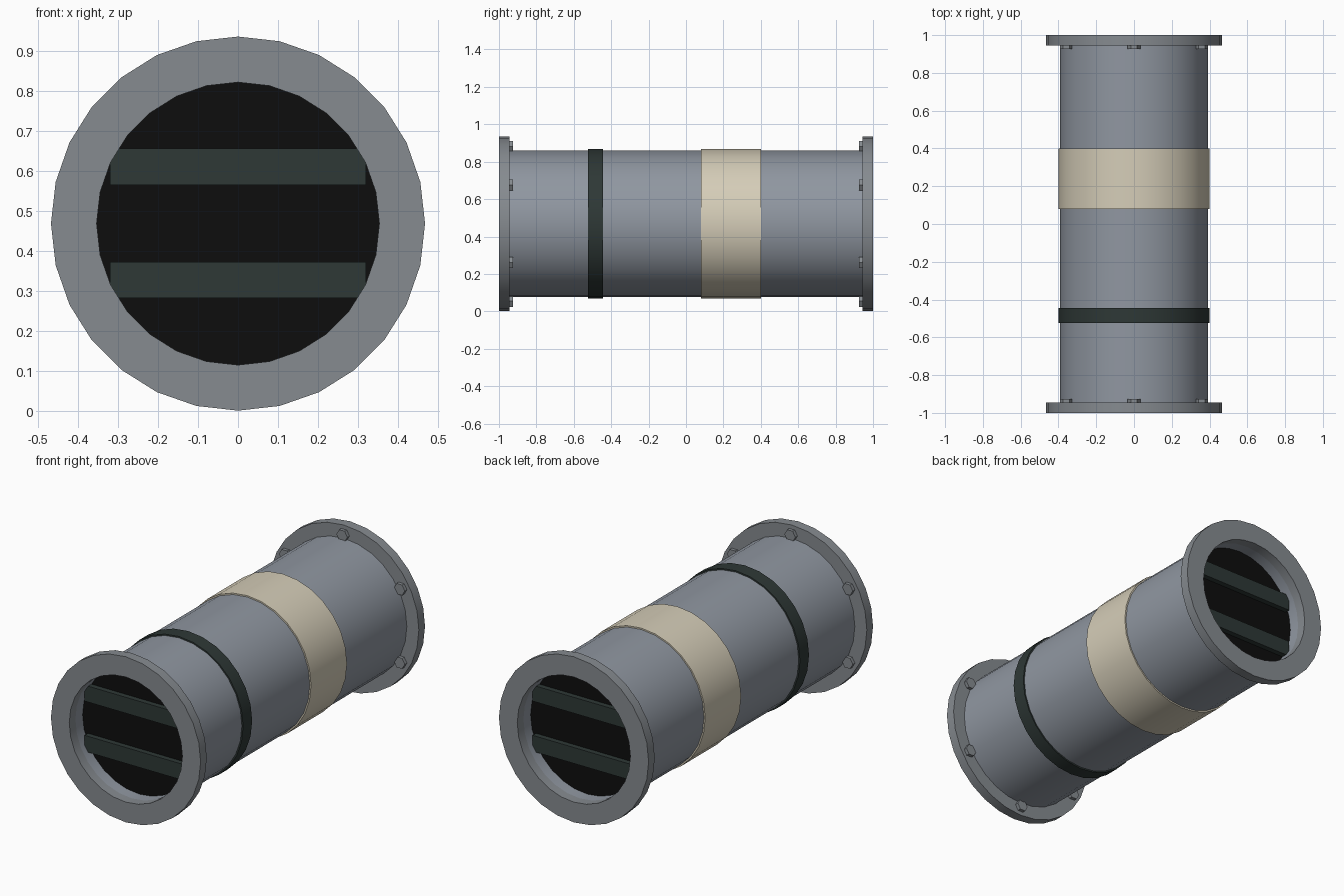
import bpy, bmesh, math

if "Cube" in bpy.data.objects:
    bpy.data.objects.remove(bpy.data.objects["Cube"])

SIDES = 28
CZ = 0.468  # height of the pipe axis


def material(name, rgb):
    lin = [((c / 255 + 0.055) / 1.055) ** 2.4 if c > 10 else c / 255 / 12.92 for c in rgb]
    m = bpy.data.materials.new(name)
    m.diffuse_color = (*lin, 1)
    m.use_nodes = True
    m.node_tree.nodes["Principled BSDF"].inputs["Base Color"].default_value = m.diffuse_color
    return m


PIPE = material("blue grey steel", (144, 151, 161))
FLANGE = material("flange grey", (134, 139, 144))
BEIGE = material("beige", (213, 205, 184))
DARK = material("dark green grey", (46, 56, 54))
BLACK = material("black", (13, 13, 13))


def finish(name, bm, mat, smooth=True):
    bmesh.ops.recalc_face_normals(bm, faces=bm.faces)
    mesh = bpy.data.meshes.new(name)
    bm.to_mesh(mesh)
    bm.free()
    mesh.materials.append(mat)
    ob = bpy.data.objects.new(name, mesh)
    bpy.context.collection.objects.link(ob)
    if smooth:
        bpy.ops.object.select_all(action='DESELECT')
        ob.select_set(True)
        bpy.context.view_layer.objects.active = ob
        bpy.ops.object.shade_smooth_by_angle(angle=math.radians(30))
    return ob


def tube(name, r_out, r_in, y0, y1, mat):
    """Hollow ring around the pipe axis, revolved from a rectangle."""
    bm = bmesh.new()
    loops = []
    for i in range(SIDES):
        a = 2 * math.pi * i / SIDES
        loops.append([bm.verts.new((r * math.cos(a), y, CZ + r * math.sin(a)))
                      for r, y in ((r_out, y0), (r_out, y1), (r_in, y1), (r_in, y0))])
    for i in range(SIDES):
        a, b = loops[i], loops[(i + 1) % SIDES]
        for k in range(4):
            n = (k + 1) % 4
            bm.faces.new((a[k], a[n], b[n], b[k]))
    return finish(name, bm, mat)


def prism(name, x, z, r, sides, y0, y1, mat):
    """Solid prism along y."""
    bm = bmesh.new()
    ring = [bm.verts.new((x + r * math.cos(2 * math.pi * i / sides), y0,
                          z + r * math.sin(2 * math.pi * i / sides))) for i in range(sides)]
    face = bm.faces.new(ring)
    ext = bmesh.ops.extrude_face_region(bm, geom=[face])
    bmesh.ops.translate(bm, vec=(0, y1 - y0, 0),
                        verts=[v for v in ext["geom"] if isinstance(v, bmesh.types.BMVert)])
    return finish(name, bm, mat)


def box(name, x0, x1, y0, y1, z0, z1, mat):
    bm = bmesh.new()
    bmesh.ops.create_cube(bm, size=1)
    for v in bm.verts:
        v.co = ((x0 + x1) / 2 + v.co.x * (x1 - x0), (y0 + y1) / 2 + v.co.y * (y1 - y0),
                (z0 + z1) / 2 + v.co.z * (z1 - z0))
    return finish(name, bm, mat, False)


# Pipe body and the bands wrapped around it
tube("pipe_body", 0.392, 0.354, -0.946, 0.946, PIPE)
tube("beige_band", 0.40, 0.385, 0.08, 0.40, BEIGE)
tube("dark_band", 0.40, 0.385, -0.525, -0.445, DARK)

# Both ends: flange, bolts, dark opening and slats
for s, end in ((-1, "front"), (1, "back")):
    tube(end + "_flange", 0.467, 0.353, s * 1.0, s * 0.945, FLANGE)
    prism(end + "_dark_opening", 0, CZ, 0.3535, SIDES, s * 0.88, s * 0.84, BLACK)
    for i in range(6):
        a = math.radians(30 + 60 * i)
        prism(f"{end}_bolt_{i + 1}", 0.414 * math.cos(a), CZ + 0.414 * math.sin(a),
              0.034, 6, s * 0.95, s * 0.926, FLANGE)
    for z, label in ((0.327, "lower"), (0.61, "upper")):
        ys = sorted((s * 0.91, s * 0.87))
        box(f"{end}_{label}_slat", -0.32, 0.32, *ys, z - 0.045, z + 0.045, DARK)
